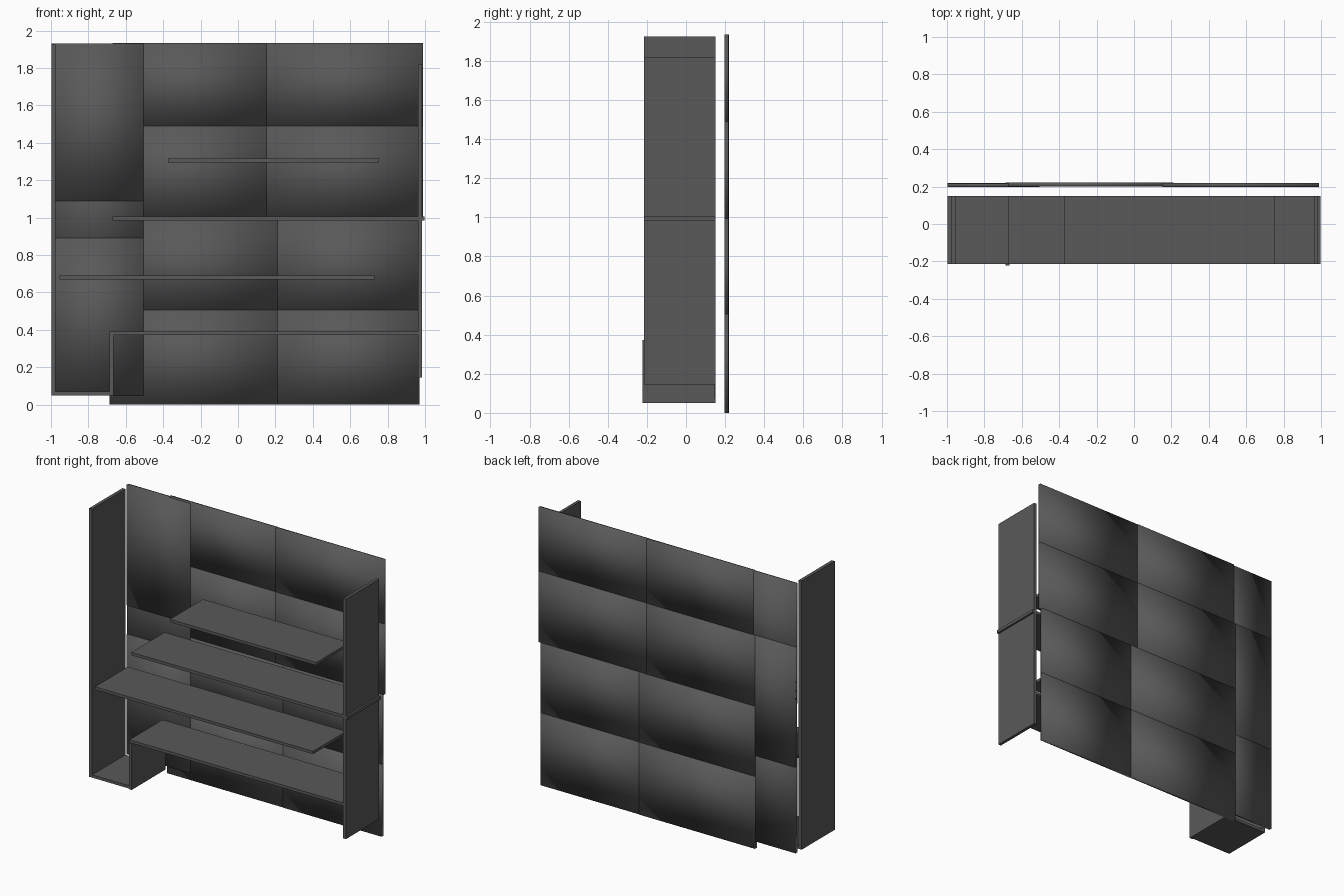
import bpy

if "Cube" in bpy.data.objects:
    bpy.data.objects.remove(bpy.data.objects["Cube"])

grey = bpy.data.materials.new("dark grey")
grey.diffuse_color = (0.1, 0.1, 0.1, 1)
grey.use_nodes = True
grey.node_tree.nodes["Principled BSDF"].inputs["Base Color"].default_value = grey.diffuse_color


def box(name, x, y, z, smooth=False):
    """Box from (min, max) ranges on each axis."""
    verts = [(a, b, c) for a in x for b in y for c in z]
    faces = [(0, 1, 3, 2), (4, 6, 7, 5), (0, 4, 5, 1),
             (2, 3, 7, 6), (0, 2, 6, 4), (1, 5, 7, 3)]
    mesh = bpy.data.meshes.new(name)
    mesh.from_pydata(verts, [], faces)
    mesh.materials.append(grey)
    obj = bpy.data.objects.new(name, mesh)
    bpy.context.collection.objects.link(obj)
    # back panels have soft normals across their corners, boards are flat
    for p in mesh.polygons:
        p.use_smooth = smooth
    return obj


DEPTH = (-0.215, 0.15)

# Upright boards
for name, x, z in [
    ("left_side_lower", (-0.998, -0.975), (0.05, 0.68)),
    ("left_side_middle", (-0.998, -0.975), (0.68, 0.99)),
    ("left_side_upper", (-0.998, -0.975), (0.99, 1.925)),
    ("right_side_lower", (0.963, 0.984), (0.145, 0.985)),
    ("right_side_upper", (0.963, 0.984), (1.005, 1.82)),
]:
    box(name, x, DEPTH, z)
box("left_bin_divider", (-0.687, -0.665), (-0.222, 0.148), (0.05, 0.372))

# Shelves
for name, x, z in [
    ("left_bin_floor", (-0.998, -0.667), (0.05, 0.07)),
    ("bottom_shelf", (-0.687, 0.965), (0.372, 0.392)),
    ("lower_shelf_short", (-0.955, -0.67), (0.67, 0.69)),
    ("lower_shelf", (-0.67, 0.73), (0.67, 0.69)),
    ("middle_shelf", (-0.672, 0.998), (0.985, 1.006)),
    ("upper_shelf", (-0.375, 0.755), (1.296, 1.316)),
]:
    box(name, x, DEPTH, z)

# Back panels: narrow left column, overlapping tiles
for name, y, z in [
    ("back_left_bottom", (0.197, 0.217), (0.05, 0.89)),
    ("back_left_middle", (0.199, 0.219), (0.65, 1.49)),
    ("back_left_top", (0.197, 0.217), (1.09, 1.93)),
]:
    box(name, (-0.998, -0.505), y, z, True)

# Back panels: four rows of two wide tiles
rows = [(-0.687, 0.21, 0.97, 0.0, 0.505),
        (-0.687, 0.21, 0.97, 0.505, 0.995),
        (-0.687, 0.152, 0.988, 0.995, 1.49),
        (-0.672, 0.152, 0.988, 1.49, 1.935)]
for i, (x0, xm, x1, z0, z1) in enumerate(rows):
    box(f"back_wide_left_{i + 1}", (x0, xm), (0.2, 0.221), (z0, z1), True)
    box(f"back_wide_right_{i + 1}", (xm, x1), (0.198, 0.218), (z0, z1), True)
